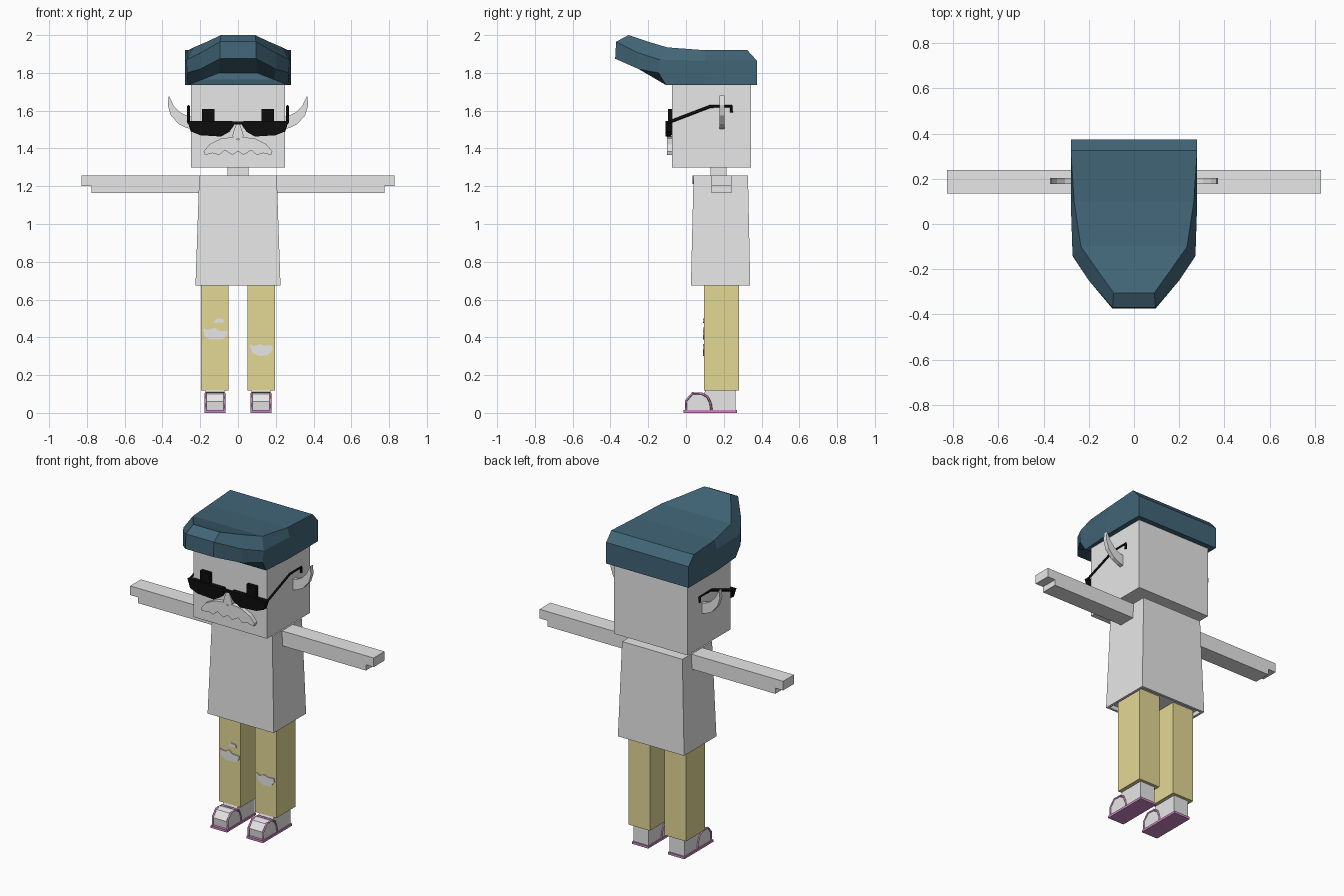
import bpy, bmesh
from mathutils import Vector

cube = bpy.data.objects.get("Cube")
if cube:
    bpy.data.objects.remove(cube, do_unlink=True)


def material(name, r, g, b):
    m = bpy.data.materials.new(name)
    m.use_nodes = True
    m.diffuse_color = (r, g, b, 1)
    bsdf = next(n for n in m.node_tree.nodes if n.type == 'BSDF_PRINCIPLED')
    bsdf.inputs["Base Color"].default_value = (r, g, b, 1)
    bsdf.inputs["Roughness"].default_value = 0.8
    return m


GREY = material("light grey", 0.8, 0.8, 0.8)
TEAL = material("dark teal", 0.053, 0.13, 0.185)
KHAKI = material("khaki", 0.775, 0.69, 0.3)
BLACK = material("black", 0.004, 0.004, 0.004)
PURPLE = material("orchid", 0.6, 0.25, 0.55)


def finish(name, bm, mat):
    bmesh.ops.recalc_face_normals(bm, faces=bm.faces)
    me = bpy.data.meshes.new(name)
    bm.to_mesh(me)
    bm.free()
    me.materials.append(mat)
    ob = bpy.data.objects.new(name, me)
    bpy.context.collection.objects.link(ob)
    return ob


def loft(name, rings, mat, cap=True):
    """Skin a list of closed rings that have equal point counts."""
    bm = bmesh.new()
    loops = [[bm.verts.new(p) for p in ring] for ring in rings]
    n = len(loops[0])
    for a, b in zip(loops, loops[1:]):
        for i in range(n):
            j = (i + 1) % n
            bm.faces.new((a[i], a[j], b[j], b[i]))
    for loop in (loops[0], loops[-1]):
        if cap:
            bm.faces.new(loop)
        else:  # strips joining the mirrored halves
            for i in range(n // 2 - 1):
                bm.faces.new((loop[i], loop[i + 1], loop[n - 2 - i], loop[n - 1 - i]))
    return finish(name, bm, mat)


def rect(x, y, z):
    return [(x[0], y[0], z), (x[1], y[0], z), (x[1], y[1], z), (x[0], y[1], z)]


def box(name, x, y, z, mat):
    return loft(name, [rect(x, y, z[0]), rect(x, y, z[1])], mat)


def plate(name, outline, y, mat):
    """Extrude an x-z outline along y."""
    return loft(name, [[(p[0], d, p[1]) for p in outline] for d in y], mat)


def mirrored(half):
    return half + [(-x, *rest) for x, *rest in reversed(half) if x > 0.001]


def flip(points, s):
    return [(s * p[0], *p[1:]) for p in points]


def tube(name, path, radius, mat):
    """Sweep a four-sided rod along a path."""
    cu = bpy.data.curves.new(name, 'CURVE')
    cu.dimensions = '3D'
    cu.bevel_depth = radius
    cu.bevel_resolution = 0
    cu.use_fill_caps = True
    sp = cu.splines.new('POLY')
    sp.points.add(len(path) - 1)
    for p, co in zip(sp.points, path):
        p.co = (*co, 1)
    temp = bpy.data.objects.new(name + "_path", cu)
    bpy.context.collection.objects.link(temp)
    bpy.context.view_layer.update()
    me = bpy.data.meshes.new_from_object(temp.evaluated_get(bpy.context.evaluated_depsgraph_get()))
    bpy.data.objects.remove(temp, do_unlink=True)
    me.materials.clear()
    me.materials.append(mat)
    ob = bpy.data.objects.new(name, me)
    bpy.context.collection.objects.link(ob)


# Head, neck and flared shirt with a recessed hem
box("head", (-0.25, 0.25), (-0.075, 0.343), (1.3, 1.82), GREY)
box("neck", (-0.055, 0.055), (0.13, 0.215), (1.25, 1.31), GREY)
loft("shirt", [
    rect((-0.21, 0.21), (0.04, 0.325), 0.7),
    rect((-0.21, 0.21), (0.04, 0.325), 0.675),
    rect((-0.225, 0.225), (0.026, 0.34), 0.675),
    rect((-0.205, 0.205), (0.04, 0.328), 1.258)], GREY)
plate("neckline", mirrored([(0.08, 1.258), (0.065, 1.235), (0.035, 1.218), (0.0, 1.213)]),
      (0.035, 0.043), GREY)

# Swept-forward hair: half outlines from the back to the tip, bottom to top
hair = [
    [(0.28, 0.375, 1.735), (0.28, 0.1, 1.735), (0.265, -0.105, 1.735),
     (0.19, -0.11, 1.765), (0.1, -0.1, 1.8)],
    [(0.28, 0.375, 1.8), (0.28, 0.1, 1.8), (0.27, -0.145, 1.8),
     (0.2, -0.25, 1.82), (0.095, -0.375, 1.875)],
    [(0.28, 0.375, 1.865), (0.28, 0.1, 1.865), (0.272, -0.14, 1.87),
     (0.2, -0.25, 1.905), (0.095, -0.37, 1.965)],
    [(0.28, 0.325, 1.92), (0.265, 0.1, 1.92), (0.235, -0.1, 1.935),
     (0.165, -0.2, 1.965), (0.09, -0.305, 2.0)]]
loft("hair", [mirrored(ring) for ring in hair], TEAL, cap=False)

# Nose and moustache
plate("nose", mirrored([(0.008, 1.53), (0.02, 1.5), (0.03, 1.465), (0.018, 1.45)]),
      (-0.1, -0.07), GREY)
plate("moustache", mirrored([
    (0.0, 1.445), (0.03, 1.46), (0.09, 1.452), (0.15, 1.422), (0.182, 1.385),
    (0.175, 1.365), (0.135, 1.375), (0.1, 1.365), (0.07, 1.39), (0.03, 1.366),
    (0.0, 1.385)]), (-0.1, -0.07), GREY)
box("glasses_bridge", (-0.05, 0.05), (-0.106, -0.094), (1.528, 1.543), BLACK)

ear = [(0.24, 1.5), (0.275, 1.51), (0.315, 1.53), (0.355, 1.575), (0.372, 1.63),
       (0.366, 1.68), (0.34, 1.625), (0.305, 1.59), (0.265, 1.57), (0.24, 1.57)]
lens = [(0.268, 1.545), (0.25, 1.49), (0.2, 1.47), (0.09, 1.463), (0.045, 1.488),
        (0.02, 1.525), (0.03, 1.545)]
foot = [(0.005, 0.012), (0.0, 0.06), (0.03, 0.1), (0.06, 0.107), (0.095, 0.1),
        (0.105, 0.125), (0.262, 0.125), (0.262, 0.012)]
strap = [(0.135, 0.012), (0.13, 0.05), (0.115, 0.083), (0.085, 0.102),
         (0.035, 0.104), (0.0, 0.064), (0.0, 0.012)]

for side, s in (("left", 1), ("right", -1)):
    def span(a, b):
        return tuple(sorted((s * a, s * b)))

    # Face parts
    plate(side + "_ear", flip(ear, s), (0.178, 0.203), GREY)
    box(side + "_eye", span(0.125, 0.19), (-0.096, -0.07), (1.47, 1.61), BLACK)
    plate(side + "_lens", flip(lens, s), (-0.108, -0.08), BLACK)
    tube(side + "_temple", flip([
        (0.262, -0.1, 1.535), (0.262, 0.13, 1.623), (0.262, 0.24, 1.623),
        (0.262, 0.24, 1.59)], s), 0.008, BLACK)

    # Arm: long upper bar and shorter under bar
    box(side + "_arm", span(0.19, 0.828), (0.135, 0.24), (1.2, 1.256), GREY)
    box(side + "_arm_underside", span(0.19, 0.775), (0.135, 0.24), (1.165, 1.2), GREY)

    # Leg and sandalled foot
    box(side + "_trouser_leg", span(0.05, 0.195), (0.095, 0.28), (0.118, 0.71), KHAKI)
    loft(side + "_foot", [[(s * x, *p) for p in foot] for x in (0.072, 0.172)], GREY)
    box(side + "_sole", span(0.067, 0.178), (-0.012, 0.27), (0, 0.014), PURPLE)
    for label, x in (("inner", 0.072), ("outer", 0.172)):
        tube(f"{side}_{label}_strap", [(s * x, *p) for p in strap], 0.006, PURPLE)
    tube(side + "_top_strap", [(s * 0.072, 0.085, 0.104), (s * 0.172, 0.085, 0.104)],
         0.006, PURPLE)

# Bare knees seen through ripped trousers
rips = {
    "right_knee_rip": [(-0.185, 0.445), (-0.175, 0.405), (-0.15, 0.388), (-0.08, 0.39),
                       (-0.058, 0.41), (-0.055, 0.432), (-0.1, 0.435), (-0.125, 0.452),
                       (-0.15, 0.44)],
    "right_small_rip": [(-0.135, 0.475), (-0.075, 0.48), (-0.08, 0.497), (-0.11, 0.5)],
    "left_knee_rip": [(0.06, 0.365), (0.075, 0.32), (0.11, 0.302), (0.155, 0.303),
                      (0.185, 0.335), (0.18, 0.358), (0.14, 0.355), (0.115, 0.365),
                      (0.085, 0.352)]}
for name, outline in rips.items():
    plate(name, outline, (0.089, 0.097), GREY)
